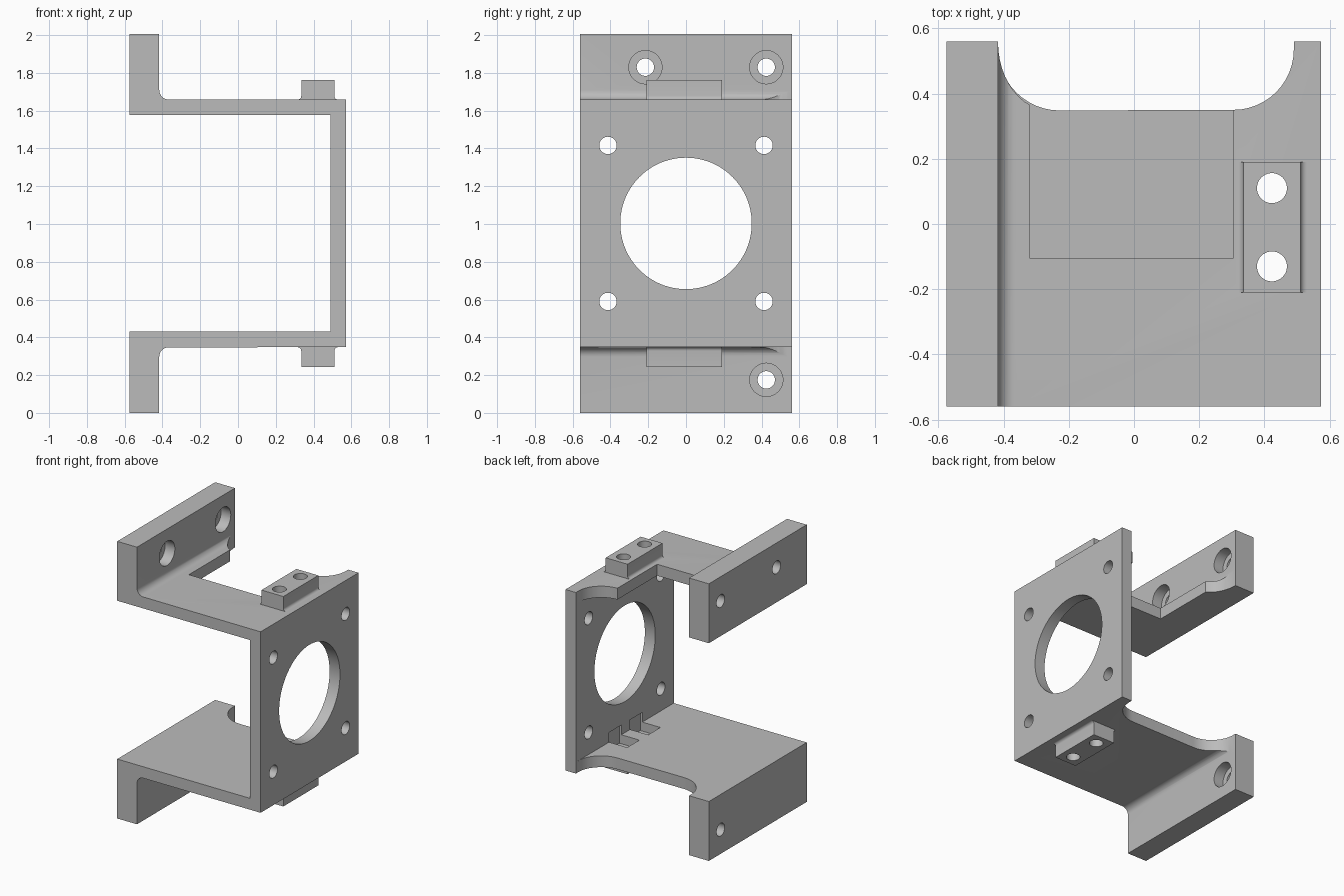
import bpy, bmesh, math
from mathutils import Vector

if "Cube" in bpy.data.objects:
    bpy.data.objects.remove(bpy.data.objects["Cube"], do_unlink=True)

grey = bpy.data.materials.new("plain grey")
grey.use_nodes = True
colour = (0.5, 0.5, 0.5, 1)
grey.diffuse_color = colour
grey.node_tree.nodes["Principled BSDF"].inputs["Base Color"].default_value = colour

MID = 1.003           # height of the bracket's mirror plane
Y = 0.56              # half depth


def arc(cx, cy, rx, ry, start, end, steps=12):
    angles = [math.radians(start + (end - start) * i / steps) for i in range(steps + 1)]
    return [(cx + rx * math.cos(a), cy + ry * math.sin(a)) for a in angles]


def prism(name, points, axis, low, high):
    """Extrude a 2D outline along an axis; the outline uses the other two axes in order."""
    def place(p, h):
        v = list(p)
        v.insert("xyz".index(axis), h)
        return Vector(v)
    bm = bmesh.new()
    face = bm.faces.new([bm.verts.new(place(p, low)) for p in points])
    grown = bmesh.ops.extrude_face_region(bm, geom=[face])
    shift = place((0, 0), high - low)
    bmesh.ops.translate(bm, vec=shift, verts=[g for g in grown["geom"] if isinstance(g, bmesh.types.BMVert)])
    bmesh.ops.recalc_face_normals(bm, faces=bm.faces)
    mesh = bpy.data.meshes.new(name)
    bm.to_mesh(mesh)
    bm.free()
    mesh.materials.append(grey)
    obj = bpy.data.objects.new(name, mesh)
    bpy.context.collection.objects.link(obj)
    return obj


def box(name, x, y, z):
    return prism(name, [(x[0], y[0]), (x[1], y[0]), (x[1], y[1]), (x[0], y[1])], "z", *z)


def hole(axis, a, b, radius, low, high, steps=48):
    return prism("hole_cutter", arc(a, b, radius, radius, 0, 360, steps)[:-1], axis, low, high)


def combine(target, tool, operation="DIFFERENCE"):
    mod = target.modifiers.new("cut", "BOOLEAN")
    mod.operation, mod.solver, mod.object = operation, "EXACT", tool
    bpy.context.view_layer.objects.active = target
    bpy.ops.object.modifier_apply(modifier=mod.name)
    bpy.data.objects.remove(tool, do_unlink=True)


def flip(points):
    return [(x, 2 * MID - z) for x, z in reversed(points)]


# Bent bracket body: wall, two plates and two flanges with filleted corners
lower = [(0.49, 0.43), (-0.575, 0.43), (-0.575, 0.0), (-0.417, 0.0)]
lower += arc(-0.367, 0.297, 0.05, 0.05, 180, 90, 8) + [(0.573, 0.348)]
bracket = prism("motor_bracket", lower + flip(lower), "y", -Y, Y)

# Bosses with small base fillets, above and below
boss = [(0.53, 0.36)] + arc(0.53, 0.328, 0.02, 0.02, 90, 180, 5)
boss += [(0.51, 0.243), (0.335, 0.243)]
boss += arc(0.315, 0.328, 0.02, 0.02, 0, 90, 5) + [(0.315, 0.36)]
for outline in (boss, flip(boss)):
    combine(bracket, prism("boss", outline, "y", -0.21, 0.19), "UNION")

# Rounded scoops along the rear edges of both plates
right_curve = arc(0.305, 0.535, 0.185, 0.185, -90, 0)
for rx, ry, low, high in ((0.19, 0.19, 0.2, 0.6), (0.16, 0.21, 1.4, 1.8)):
    left_curve = arc(-0.417 + rx, 0.348 + ry, rx, ry, 180, 270)
    outline = [(-0.417, 0.7)] + left_curve + right_curve + [(0.49, 0.7)]
    combine(bracket, prism("scoop_cutter", outline, "z", low, high))

# Deep rectangular notch in the upper plate
combine(bracket, box("notch_cutter", (-0.32, 0.305), (-0.105, 0.7), (1.4, 1.8)))

# Nut pockets and screw holes through the bosses
for y in (0.11, -0.13):
    for low, high in ((0.365, 0.5), (2 * MID - 0.5, 2 * MID - 0.365)):
        combine(bracket, box("pocket_cutter", (0.345, 0.505), (y - 0.07, y + 0.07), (low, high)))
    for low in (0.1, 1.53):
        combine(bracket, hole("z", 0.423, y, 0.046, low, low + 0.35))

# Wall opening and its four mounting holes
combine(bracket, hole("x", 0, MID, 0.348, 0.4, 0.7, 96))
for y in (-0.413, 0.413):
    for z in (MID - 0.413, MID + 0.413):
        combine(bracket, hole("x", y, z, 0.046, 0.4, 0.7))

# Counterbored flange holes
for y, z in ((-0.215, 1.83), (0.425, 1.83), (0.425, 0.175)):
    combine(bracket, hole("x", y, z, 0.046, -0.7, -0.3))
    combine(bracket, hole("x", y, z, 0.088, -0.495, -0.3))

# Smooth curved faces, keep hard edges
bpy.ops.object.select_all(action="DESELECT")
bracket.select_set(True)
bpy.context.view_layer.objects.active = bracket
bpy.ops.object.shade_smooth_by_angle(angle=math.radians(30))
